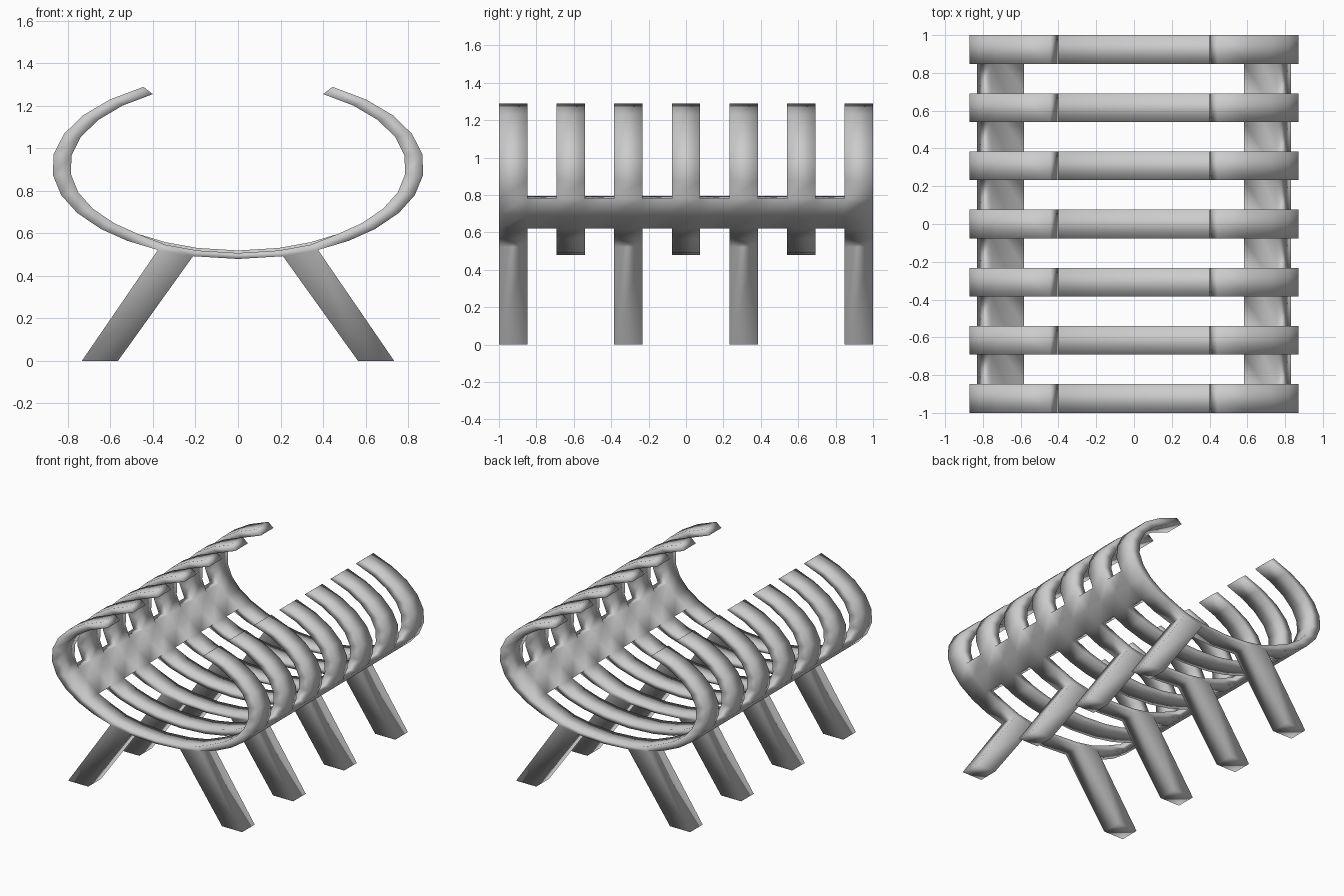
import bpy, bmesh
from math import sin, cos, radians

if "Cube" in bpy.data.objects:
    bpy.data.objects.remove(bpy.data.objects["Cube"])

# Angles of the open elliptical hoop, measured up from +x; right half then mirrored
right = [-90, -76, -64.5, -53.5, -42.5, -30.2, -18, -5.1, 7.8, 20.7, 33.7, 46.6, 59.5]
angles = [-180 - a for a in reversed(right[1:])] + right
MID = len(right) - 1                      # index of the lowest point
RAIL_STEPS = (4, 5)                       # steps from the bottom covered by the side rails
LEG_STEP = 1                              # step from the bottom that carries a leg

# Seven evenly spaced ribs: two y values per rib
RIB_W, PITCH, CZ = 0.152, 0.308, 0.915
ys = [s for k in range(7) for s in ((k - 3) * PITCH - RIB_W / 2, (k - 3) * PITCH + RIB_W / 2)]

bm = bmesh.new()
verts = {}


def step(i):
    """Distance of an angular cell from the bottom, same on both sides."""
    return i - MID if i >= MID else MID - 1 - i


def filled(i, j):
    if not (0 <= i < len(angles) - 1 and 0 <= j < len(ys) - 1):
        return False
    return j % 2 == 0 or step(i) in RAIL_STEPS


def vert(outer, i, j):
    key = (outer, i, j)
    if key not in verts:
        a = radians(angles[i])
        rx, rz = (0.875, 0.435) if outer else (0.79, 0.395)
        z = CZ + rz * sin(a)
        # ribs with legs are slightly thinner along the bottom
        if not outer and (j // 2) % 2 == 0 and abs(i - MID) <= 2:
            z -= 0.012
        verts[key] = bm.verts.new((rx * cos(a), ys[j], z))
    return verts[key]


# Ribs and side rails: a thick shell over the filled cells
leg_faces = []
for i in range(len(angles) - 1):
    for j in range(len(ys) - 1):
        if not filled(i, j):
            continue
        corners = [(i, j), (i + 1, j), (i + 1, j + 1), (i, j + 1)]
        outer_face = bm.faces.new([vert(True, *c) for c in corners])
        bm.faces.new([vert(False, *c) for c in reversed(corners)])
        for n, (di, dj) in enumerate([(0, -1), (1, 0), (0, 1), (-1, 0)]):
            if not filled(i + di, j + dj):
                a, b = corners[n], corners[(n + 1) % 4]
                bm.faces.new([vert(True, *b), vert(True, *a), vert(False, *a), vert(False, *b)])
        if j % 4 == 0 and step(i) == LEG_STEP:
            leg_faces.append(outer_face)

# Splayed legs: pulled down to the floor from every other rib
for face in bmesh.ops.extrude_discrete_faces(bm, faces=leg_faces)["faces"]:
    mid_x = abs(face.calc_center_median().x)
    for v in face.verts:
        side = 1 if v.co.x > 0 else -1
        v.co.x = side * (0.735 if abs(v.co.x) > mid_x else 0.565)
        v.co.z = 0

bmesh.ops.recalc_face_normals(bm, faces=bm.faces)
for f in bm.faces:
    f.smooth = True
mesh = bpy.data.meshes.new("slatted_cradle_with_legs")
bm.to_mesh(mesh)
bm.free()
bpy.context.collection.objects.link(bpy.data.objects.new("slatted_cradle_with_legs", mesh))
